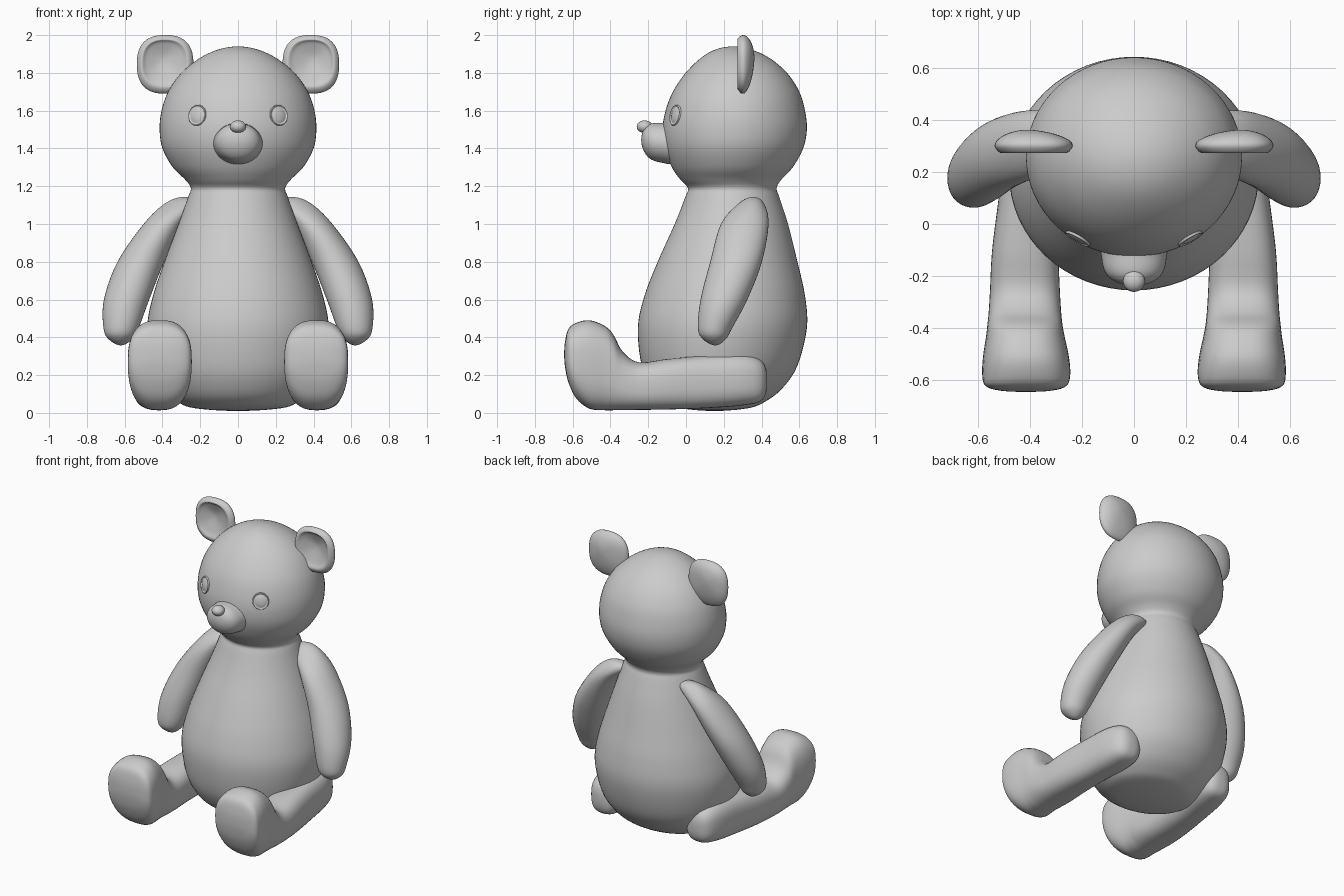
import bpy, bmesh, math
from mathutils import Matrix, Vector


def loft(name, rows, axis='Z', power=2.0, mirror=False, sides=40, steps=5, matrix=None):
    """Smooth closed skin through rounded sections.
    Row = (position, u_min, u_max, v_min, v_max); u is x, v is y (axis Z) or z (axis Y)."""
    keys = [Vector((t, (a + b) / 2, (c + d) / 2, (b - a) / 2, (d - c) / 2), )
            for t, a, b, c, d in rows]

    def beyond(k):  # mirrored section past a pole, so that the end is round
        return Vector((k[0], k[1], k[2], -k[3], -k[4]))

    pts = [beyond(keys[1])] + keys + [beyond(keys[-2])]
    path = []
    for i in range(1, len(pts) - 2):
        p0, p1, p2, p3 = pts[i - 1:i + 3]
        for s in range(steps):
            t = s / steps
            path.append(0.5 * (2 * p1 + (p2 - p0) * t + (2 * p0 - 5 * p1 + 4 * p2 - p3) * t * t
                               + (3 * p1 - p0 - 3 * p2 + p3) * t ** 3))
    path = path[1:]

    def place(t, u, v):
        return (u, v, t) if axis == 'Z' else (u, t, v)

    def bend(c):
        return math.copysign(abs(c) ** (2 / power), c)

    bm = bmesh.new()
    rings = []
    for t, cu, cv, ru, rv in path:
        rings.append([bm.verts.new(place(t, cu + ru * bend(math.cos(a)), cv + rv * bend(math.sin(a))))
                      for a in (2 * math.pi * k / sides for k in range(sides))])
    for r, q in zip(rings, rings[1:]):
        for k in range(sides):
            n = (k + 1) % sides
            bm.faces.new((r[k], r[n], q[n], q[k]))
    for ring, key in ((rings[0], keys[0]), (rings[-1], keys[-1])):
        pole = bm.verts.new(place(*key[:3]))
        for k in range(sides):
            bm.faces.new((ring[k], ring[(k + 1) % sides], pole))
    bmesh.ops.recalc_face_normals(bm, faces=bm.faces[:])
    if matrix:
        bm.transform(matrix)
    mesh = bpy.data.meshes.new(name)
    bm.to_mesh(mesh)
    bm.free()
    mesh.shade_smooth()
    ob = bpy.data.objects.new(name, mesh)
    bpy.context.collection.objects.link(ob)
    if mirror:
        ob.modifiers.new("mirror", 'MIRROR').use_mirror_merge = False
    return ob


# Torso and head in one skin: height, half width, front, back
outline = [
    (.01, 0, .15, .15), (.025, .23, -.03, .33), (.06, .32, -.12, .42), (.13, .39, -.185, .51),
    (.25, .45, -.235, .59), (.45, .48, -.255, .64), (.62, .45, -.22, .63), (.8, .39, -.15, .59),
    (1.0, .315, -.06, .54), (1.14, .265, -.005, .495), (1.19, .25, .01, .48),
    (1.235, .28, -.03, .505), (1.3, .345, -.075, .565), (1.4, .4, -.115, .62),
    (1.5, .415, -.125, .64), (1.6, .405, -.108, .63), (1.7, .37, -.07, .60),
    (1.8, .30, -.002, .535), (1.88, .2, .08, .44), (1.925, .1, .16, .34), (1.94, 0, .25, .25)]
loft("torso_and_head", [(z, -w, w, f, b) for z, w, f, b in outline], sides=64)

# Muzzle and nose
loft("muzzle", [
    (-.04, 0, 0, 1.43, 1.43), (-.06, -.12, .12, 1.325, 1.53), (-.13, -.125, .125, 1.325, 1.535),
    (-.19, -.108, .108, 1.345, 1.53), (-.225, -.065, .065, 1.39, 1.5), (-.237, 0, 0, 1.445, 1.445)], 'Y')
bpy.ops.mesh.primitive_uv_sphere_add(segments=24, ring_count=16, radius=.042, location=(0, -.219, 1.515))
nose = bpy.context.object
nose.name = "nose"
nose.scale.z = .8
nose.data.shade_smooth()

# Button eyes with a raised rim, turned to follow the head
eye = [(.03, 0), (.025, .05), (0, .056), (-.008, .052), (-.003, .045), (-.009, .028), (-.012, 0)]
loft("eyes", [(t, -r * .95, r * .95, -r, r) for t, r in eye], 'Y', mirror=True, sides=28, steps=3,
     matrix=Matrix.Translation((.215, -.055, 1.575)) @ Matrix.Rotation(.51, 4, 'Z') @ Matrix.Rotation(-.17, 4, 'X'))

# Cupped ears: back, over the rim, into the hollow
loft("ears", [
    (.362, .41, .41, 1.88, 1.88), (.35, .32, .48, 1.78, 1.95), (.325, .253, .523, 1.71, 1.99),
    (.298, .236, .535, 1.69, 2.0), (.272, .262, .51, 1.722, 1.978), (.288, .30, .48, 1.765, 1.955),
    (.312, .395, .395, 1.87, 1.87)], 'Y', power=2.5, mirror=True)

# Arms
loft("arms", [
    (1.143, .285, .285, .355, .355), (1.11, .2, .385, .28, .412), (1.0, .29, .50, .185, .437),
    (.8, .39, .638, .128, .402), (.6, .47, .71, .077, .325), (.45, .525, .712, .063, .245),
    (.39, .56, .685, .09, .21), (.357, .62, .62, .155, .155)], mirror=True)

# Seated legs with upturned feet
loft("legs", [
    (.43, .37, .37, .17, .17), (.405, .29, .45, .07, .27), (.3, .26, .495, .04, .31),
    (.1, .285, .52, .025, .303), (-.1, .29, .545, .018, .285), (-.25, .285, .553, .016, .268),
    (-.335, .28, .558, .015, .325), (-.385, .275, .563, .014, .415), (-.43, .267, .568, .014, .46),
    (-.51, .25, .58, .022, .49), (-.58, .245, .583, .075, .477), (-.622, .26, .57, .16, .445),
    (-.64, .315, .515, .24, .38), (-.645, .415, .415, .31, .31)], 'Y', power=2.7, mirror=True)
